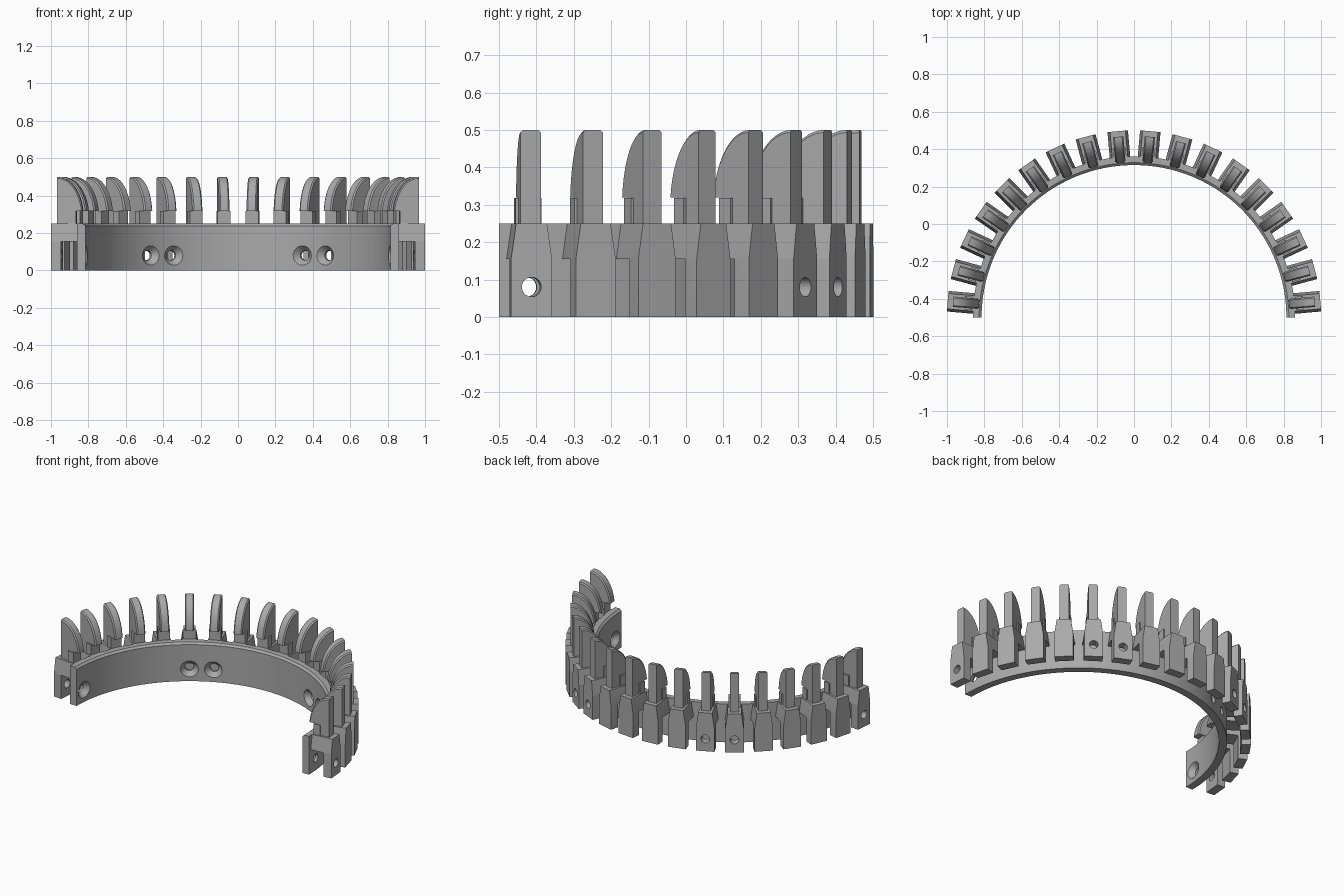
import bpy, bmesh, math
from mathutils import Matrix, Vector

old = bpy.data.objects.get("Cube")
if old:
    bpy.data.objects.remove(old)

CENTRE = Vector((0, -0.5, 0))
HOLE_Z = 0.08
DRILLED = (5, 55, 65, 115, 125, 175)

grey = bpy.data.materials.new("plain grey")
grey.use_nodes = True
grey.diffuse_color = (0.4, 0.4, 0.4, 1)
grey.node_tree.nodes["Principled BSDF"].inputs["Base Color"].default_value = (0.4, 0.4, 0.4, 1)


def finish(bm, name):
    bmesh.ops.recalc_face_normals(bm, faces=bm.faces)
    mesh = bpy.data.meshes.new(name)
    bm.to_mesh(mesh)
    bm.free()
    mesh.materials.append(grey)
    return mesh


def place(mesh, name, angle=0):
    """Stand a part on the arc; its local x points outward."""
    ob = bpy.data.objects.new(name, mesh)
    ob.matrix_world = Matrix.Translation(CENTRE) @ Matrix.Rotation(math.radians(angle), 4, 'Z')
    bpy.context.collection.objects.link(ob)
    return ob


def prism(profile, width):
    """Extrude a radius/height outline sideways, centred on y = 0."""
    bm = bmesh.new()
    face = bm.faces.new([bm.verts.new((r, -width / 2, z)) for r, z in profile])
    ext = bmesh.ops.extrude_face_region(bm, geom=[face])
    bmesh.ops.translate(bm, vec=(0, width, 0),
                        verts=[g for g in ext["geom"] if isinstance(g, bmesh.types.BMVert)])
    bmesh.ops.recalc_face_normals(bm, faces=bm.faces)
    return bm


def lathe(profile, axis, cent, angle, steps):
    bm = bmesh.new()
    face = bm.faces.new([bm.verts.new(p) for p in profile])
    full = angle > 6.28
    bmesh.ops.spin(bm, geom=[face] + face.edges[:] + face.verts[:], axis=axis, cent=cent,
                   angle=angle, steps=steps, use_duplicate=False)
    if full:
        bmesh.ops.remove_doubles(bm, verts=bm.verts, dist=1e-5)
        # drop the doubled cap faces left inside the solid
        inner = [f for f in bm.faces if all(abs(v.co.y) < 1e-5 for v in f.verts)]
        bmesh.ops.delete(bm, geom=inner, context='FACES_ONLY')
    return bm


# Half-circle band with a chamfered inner rim
band_outline = [(0.815, 0, 0), (0.862, 0, 0), (0.862, 0, 0.25), (0.828, 0, 0.25), (0.815, 0, 0.238)]
band = place(finish(lathe(band_outline, (0, 0, 1), (0, 0, 0), math.pi, 90), "band"), "band")

# Tooth body: outer leg, slot behind it, tapered shoulder bridging to the band
bm = prism([(0.85, 0.25), (1, 0.25), (1, 0), (0.945, 0), (0.945, 0.155), (0.85, 0.155)], 0.11)
bmesh.ops.bisect_plane(bm, geom=bm.verts[:] + bm.edges[:] + bm.faces[:],
                       plane_co=(0, 0, 0.155), plane_no=(0, 0, 1))
for v in bm.verts:
    if v.co.z > 0.2:
        v.co.y *= 0.75
body_mesh = finish(bm, "tooth_body")

# Blade: straight outer face, curved inner edge with a lip overhanging the band
arc = []
for i in range(13):
    t = math.radians(8 + 82 * i / 12)
    arc.append((0.97 - 0.14 * math.cos(t), 0.29 + 0.21 * math.sin(t)))
bm = prism([(0.97, 0.24), (0.87, 0.24), (0.87, arc[0][1])] + arc, 0.055)
rim = [e for e in bm.edges
       if all(v.co.z > 0.315 and v.co.x < 0.971 for v in e.verts)
       and abs(e.verts[0].co.y - e.verts[1].co.y) < 1e-4
       and all(v.co.x < 0.869 or v.co.z > 0.4 for v in e.verts)]
bmesh.ops.bevel(bm, geom=rim, offset=0.007, segments=1, affect='EDGES')
blade_mesh = finish(bm, "blade")

# Pedestal hugging the inner foot of the blade
pedestal_mesh = finish(prism([(0.866, 0.24), (0.91, 0.24), (0.91, 0.318), (0.866, 0.318)], 0.07), "pedestal")

# Radial screw hole with a countersink on the inside
hole_outline = [(0.80, 0, HOLE_Z), (0.80, 0, HOLE_Z + 0.065), (0.845, 0, HOLE_Z + 0.026),
                (1.05, 0, HOLE_Z + 0.026), (1.05, 0, HOLE_Z)]
hole_mesh = finish(lathe(hole_outline, (1, 0, 0), (0, 0, HOLE_Z), 2 * math.pi, 32), "hole_cutter")

# Eighteen teeth around the arc
parts, cutters = [band], []
for angle in range(5, 180, 10):
    body = place(body_mesh, f"tooth_body_{angle}", angle)
    parts += [body, place(blade_mesh, f"blade_{angle}", angle),
              place(pedestal_mesh, f"pedestal_{angle}", angle)]
    if angle in DRILLED:
        cutter = place(hole_mesh, f"hole_cutter_{angle}", angle)
        cutter.hide_render = True
        cutters.append(cutter)
        for target in (body, band):
            cut = target.modifiers.new("screw_hole", 'BOOLEAN')
            cut.operation = 'DIFFERENCE'
            cut.solver = 'EXACT'
            cut.object = cutter

# Bake the drilled holes, then discard the cutters
bpy.context.view_layer.update()
deps = bpy.context.evaluated_depsgraph_get()
for ob in parts:
    if ob.modifiers:
        baked = bpy.data.meshes.new_from_object(ob.evaluated_get(deps))
        ob.modifiers.clear()
        ob.data = baked
for cutter in cutters:
    bpy.data.objects.remove(cutter)

# Smooth the curves, keep the edges crisp
bpy.ops.object.select_all(action='DESELECT')
for ob in parts:
    ob.select_set(True)
bpy.context.view_layer.objects.active = band
bpy.ops.object.shade_smooth_by_angle(angle=math.radians(30))
